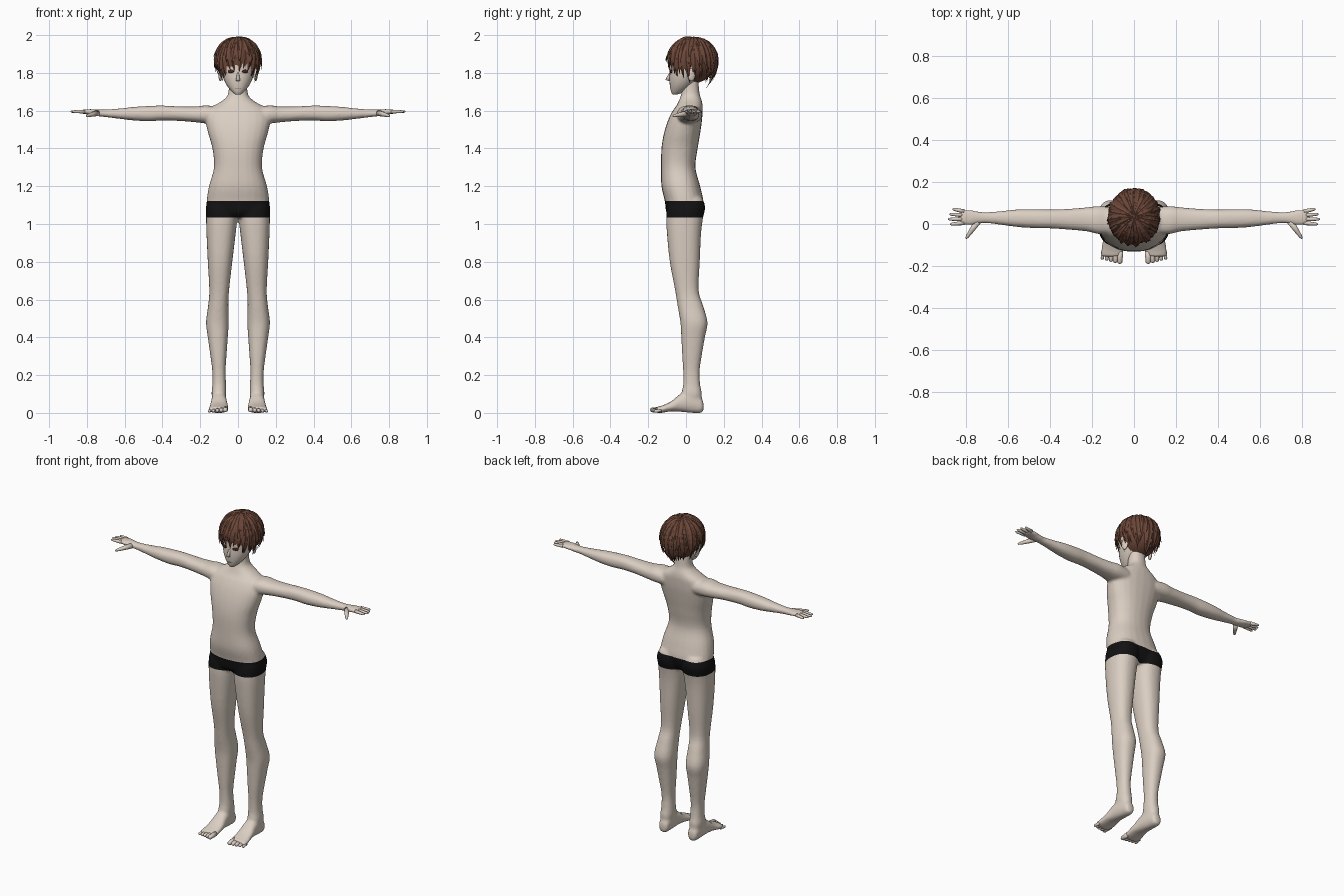
import bpy, bmesh, math, random
from mathutils import Vector, Matrix

random.seed(4)
cube = bpy.data.objects.get("Cube")
if cube:
    bpy.data.objects.remove(cube)


def material(name, rgb):
    m = bpy.data.materials.new(name)
    m.use_nodes = True
    m.diffuse_color = (*rgb, 1)
    bsdf = m.node_tree.nodes["Principled BSDF"]
    bsdf.inputs["Base Color"].default_value = (*rgb, 1)
    bsdf.inputs["Roughness"].default_value = 0.8
    return m


SKIN = material("skin", (.71, .62, .54))
BLACK = material("black cloth", (.006, .006, .006))
HAIR = material("brown hair", (.15, .063, .04))
EYE = material("dark eye", (.07, .02, .015))
LIP = material("lip", (.38, .24, .2))


def finish(name, bm, mats, smooth=True):
    bmesh.ops.recalc_face_normals(bm, faces=bm.faces)
    mesh = bpy.data.meshes.new(name)
    bm.to_mesh(mesh)
    bm.free()
    for m in mats:
        mesh.materials.append(m)
    if smooth:
        mesh.shade_smooth()
    ob = bpy.data.objects.new(name, mesh)
    bpy.context.collection.objects.link(ob)
    return ob


def spline(rows, steps=4):
    """Catmull-Rom interpolation between section rows."""
    rows = [Vector(r) for r in rows]
    out = []
    for i in range(len(rows) - 1):
        p, q = rows[i], rows[i + 1]
        m0 = (q - rows[max(i - 1, 0)]) / 2
        m1 = (rows[min(i + 2, len(rows) - 1)] - p) / 2
        for k in range(steps):
            t = k / steps
            out.append(p * (2*t**3 - 3*t*t + 1) + m0 * (t**3 - 2*t*t + t)
                       + q * (3*t*t - 2*t**3) + m1 * (t**3 - t*t))
    return out + [rows[-1]]


def bridge(bm, rings):
    n = len(rings[0])
    for r, s in zip(rings, rings[1:]):
        for i in range(n):
            j = (i + 1) % n
            bm.faces.new((r[i], r[j], s[j], s[i]))
    bm.faces.new(rings[0][::-1])
    bm.faces.new(rings[-1])


def loft(bm, axis, rows, side=1, power=2.3, n=24):
    """Each row: position along axis, then min/max of the two cross directions."""
    rings = []
    for t, a0, a1, b0, b1 in spline(rows):
        ring = []
        for i in range(n):
            c, s = math.cos(math.tau * i / n), math.sin(math.tau * i / n)
            a = (a0 + a1) / 2 + (a1 - a0) / 2 * math.copysign(abs(c) ** (2 / power), c)
            b = (b0 + b1) / 2 + (b1 - b0) / 2 * math.copysign(abs(s) ** (2 / power), s)
            x, y, z = {"x": (t, a, b), "y": (a, t, b), "z": (a, b, t)}[axis]
            ring.append(bm.verts.new((x * side, y, z)))
        rings.append(ring)
    bridge(bm, rings)


def ball(bm, co, size, turn=0):
    bmesh.ops.create_uvsphere(bm, u_segments=20, v_segments=12, radius=1,
                              matrix=Matrix.Translation(co) @ Matrix.Rotation(turn, 4, "Z")
                              @ Matrix.Diagonal((*size, 1)))


def digit(bm, p, q, r0, r1):
    """Tapered finger or toe with a rounded tip."""
    p, q = Vector(p), Vector(q)
    d = (q - p).normalized()
    u = d.cross(Vector((0, 0, 1))).normalized()
    v = d.cross(u)
    rings = []
    for t, r in ((0, r0), (.5, (r0 + r1) / 2), (.85, r1), (.96, r1 * .7), (1, r1 * .25)):
        rings.append([bm.verts.new(p.lerp(q, t) + r * (u * math.cos(math.tau * i / 10)
                      + v * math.sin(math.tau * i / 10))) for i in range(10)])
    bridge(bm, rings)


# Body: torso, limbs and feet fused into one skin
torso = [(z, -w, w, y0, y1) for z, w, y0, y1 in (
    (1.035, .1, -.08, .06), (1.065, .163, -.105, .08), (1.12, .166, -.112, .092),
    (1.2, .154, -.13, .075), (1.3, .127, -.132, .05), (1.4, .136, -.13, .062),
    (1.48, .158, -.117, .075), (1.55, .172, -.095, .085), (1.6, .16, -.07, .088),
    (1.628, .125, -.05, .088), (1.655, .08, -.037, .083), (1.69, .052, -.025, .072),
    (1.77, .048, -.015, .065))]
leg = [(.05, .068, .132, -.03, .08), (.1, .062, .14, -.025, .084), (.15, .063, .136, -.015, .075),
       (.22, .066, .136, -.015, .072), (.3, .061, .146, -.02, .083), (.4, .054, .16, -.025, .1),
       (.48, .049, .169, -.03, .114), (.57, .051, .158, -.045, .09), (.65, .047, .152, -.058, .067),
       (.8, .03, .16, -.086, .073), (.95, .012, .167, -.101, .08), (1.03, .004, .169, -.105, .09),
       (1.09, .004, .17, -.1, .102), (1.14, .02, .15, -.08, .085)]
arm = [(.1, -.05, .08, 1.53, 1.62), (.17, -.048, .085, 1.533, 1.628), (.22, -.036, .08, 1.538, 1.622),
       (.3, -.028, .073, 1.545, 1.622), (.4, -.021, .069, 1.548, 1.627), (.47, -.02, .071, 1.544, 1.625),
       (.55, -.015, .07, 1.548, 1.62), (.62, -.006, .063, 1.556, 1.612), (.7, .004, .056, 1.566, 1.606),
       (.74, .002, .059, 1.57, 1.606), (.78, -.006, .067, 1.578, 1.608), (.83, -.002, .068, 1.584, 1.606)]
foot = [(.093, .085, .115, .015, .05), (.08, .07, .13, .0, .08), (.03, .063, .138, .0, .12),
        (-.03, .058, .143, .006, .1), (-.08, .052, .15, .008, .06), (-.13, .05, .157, .0, .038),
        (-.155, .054, .155, .0, .032)]
bm = bmesh.new()
loft(bm, "z", torso)
for side in (1, -1):
    loft(bm, "z", leg, side)
    loft(bm, "x", arm, side)
    loft(bm, "y", foot, side)
body = finish("body", bm, [SKIN, BLACK])
remesh = body.modifiers.new("fuse", "REMESH")
remesh.mode = "VOXEL"
remesh.voxel_size = .008
relax = body.modifiers.new("relax", "SMOOTH")
relax.factor = .5
relax.iterations = 5
fused = bpy.data.meshes.new_from_object(body.evaluated_get(bpy.context.evaluated_depsgraph_get()))
body.modifiers.clear()

# Trunks: a band cut into the skin at the hips
LOW, HIGH = 1.035, 1.122
bm = bmesh.new()
bm.from_mesh(fused)
for z in (LOW, HIGH):
    bmesh.ops.bisect_plane(bm, geom=bm.verts[:] + bm.edges[:] + bm.faces[:],
                           plane_co=(0, 0, z), plane_no=(0, 0, 1))
for f in bm.faces:
    f.smooth = True
    f.material_index = int(LOW < f.calc_center_median().z < HIGH)
bm.to_mesh(body.data)
bm.free()

# Fingers, thumbs and toes
for side, word in ((1, "left"), (-1, "right")):
    bm = bmesh.new()
    for y, tip, drift in ((.06, .866, .012), (.042, .88, .005), (.023, .887, 0), (.005, .878, -.006)):
        digit(bm, (side * .81, y, 1.595), (side * tip, y + drift, 1.595), .0105, .007)
    digit(bm, (side * .745, .012, 1.587), (side * .802, -.07, 1.572), .016, .008)
    finish(word + "_fingers", bm, [SKIN])
    bm = bmesh.new()
    for i in range(5):
        r = .015 - .0015 * i
        digit(bm, (side * (.067 + .02 * i), -.13, r + .004),
              (side * (.068 + .021 * i), -.19 + .005 * i, r), r, r * .85)
    finish(word + "_toes", bm, [SKIN])

# Head with nose and ears
bm = bmesh.new()
loft(bm, "z", [(z, -w, w, y0, y1) for z, w, y0, y1 in (
    (1.686, .014, -.072, -.045), (1.7, .032, -.079, -.01), (1.73, .057, -.085, .03),
    (1.77, .077, -.088, .07), (1.82, .09, -.086, .105), (1.88, .1, -.085, .12),
    (1.94, .084, -.065, .105), (1.975, .04, -.02, .07))], power=2.1)
bmesh.ops.create_cone(bm, cap_ends=True, segments=8, radius1=.012, radius2=.003, depth=.05,
                      matrix=Matrix.Translation((0, -.09, 1.783)) @ Matrix.Rotation(-.35, 4, "X"))
for side in (1, -1):
    ball(bm, (side * .093, .03, 1.79), (.01, .02, .034), side * .3)
finish("head", bm, [SKIN])

# Eyes and mouth as thin plates
bm = bmesh.new()
for side in (1, -1):
    ball(bm, (side * .038, -.079, 1.808), (.017, .0045, .009), side * .3)
finish("eyes", bm, [EYE])
bm = bmesh.new()
ball(bm, (0, -.081, 1.719), (.016, .004, .0022))
finish("mouth", bm, [LIP])

# Hair: a cap trimmed around the face, covered by tapered locks
CENTRE, RADII = Vector((0, .035, 1.865)), Vector((.115, .125, .12))
bm = bmesh.new()
ball(bm, CENTRE, RADII)
bmesh.ops.delete(bm, geom=[f for f in bm.faces if f.calc_center_median().z
                 < (1.845 if f.calc_center_median().y < .04 else 1.75)], context="FACES")
finish("hair_cap", bm, [HAIR])


def scalp(angle, polar, lift):
    """Point on the hair shell; below the equator it falls and draws inward."""
    e = max(polar - math.pi / 2, 0)
    h = math.sin(polar) if e == 0 else 1 - .3 * e * e
    z = math.cos(polar) if e == 0 else -e
    return CENTRE + Vector((math.sin(angle) * h * RADII.x * lift,
                            -math.cos(angle) * h * RADII.y * lift,
                            z * RADII.z * (lift if e == 0 else 1)))


def lock(bm, angle, start, end, width, flare, sway):
    rings, steps = [], 7
    for k in range(steps + 1):
        s = k / steps
        a, polar = angle + sway * s * s, start + (end - start) * s
        mid = scalp(a, polar, 1.025 + flare * s ** 3)
        out = (mid - CENTRE).normalized()
        along = scalp(a, polar + .05, 1.03) - scalp(a, polar, 1.03)
        across = along.cross(out).normalized()
        w = width * (.35 + 1.3 * s if s < .5 else 2 * (1 - s)) + .0004
        t = w * .35
        rings.append([bm.verts.new(p) for p in
                      (mid - across * w, mid + out * t, mid + across * w, mid - out * t)])
    bridge(bm, rings)


def length(angle):
    """Polar reach: short fringe, longer temples, ears half clear, long nape."""
    turn = abs((angle + math.pi) % math.tau - math.pi)
    if turn < .75:
        return 2.0
    if turn < 1.3:
        return 2.45
    return 2.2 if turn < 1.75 else 2.3 + .55 * (turn - 1.75) / 1.4


bm = bmesh.new()
rnd = random.uniform
for count, start, trim, width, flare in ((34, .3, 0, .024, .02), (30, .2, .3, .025, .13),
                                         (24, .15, .7, .026, .12), (16, .05, 1.25, .026, .06)):
    for i in range(count):
        a = math.tau * (i + rnd(-.35, .35)) / count
        lock(bm, a, start, length(a) - trim + rnd(-.14, .12), width * rnd(.85, 1.15),
             flare * rnd(.4, 1.2), rnd(-.22, .22))
finish("hair_locks", bm, [HAIR], smooth=False)
